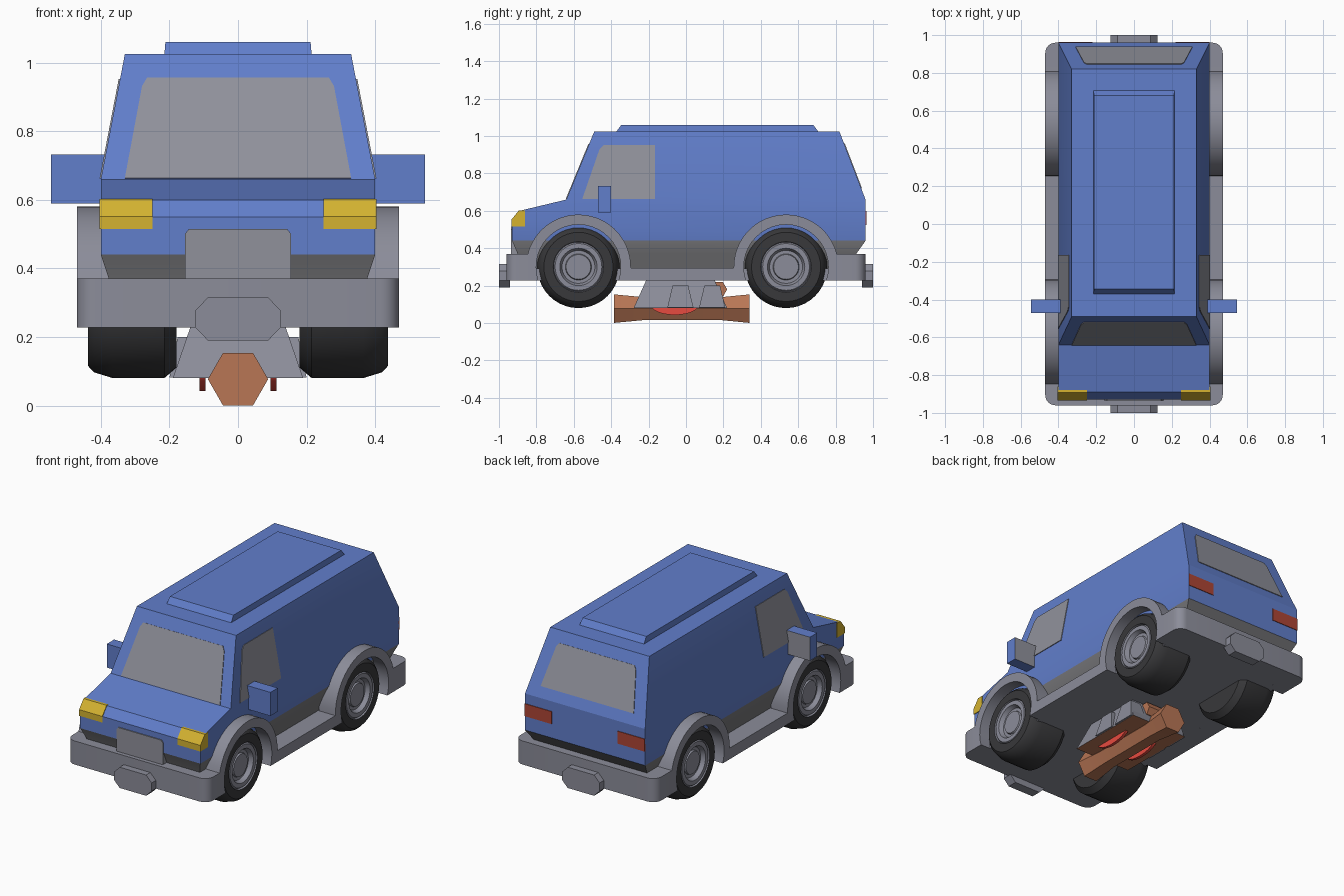
import bpy, bmesh
from math import cos, sin, pi, radians
from mathutils import Vector

cube = bpy.data.objects.get("Cube")
if cube:
    bpy.data.objects.remove(cube, do_unlink=True)


def material(name, r, g, b):
    m = bpy.data.materials.new(name)
    m.use_nodes = True
    m.diffuse_color = (r, g, b, 1)
    node = next(n for n in m.node_tree.nodes if n.type == 'BSDF_PRINCIPLED')
    node.inputs["Base Color"].default_value = (r, g, b, 1)
    return m


blue = material("body blue", 0.12, 0.21, 0.60)
grey = material("trim grey", 0.26, 0.265, 0.32)
band = material("lower band grey", 0.18, 0.18, 0.19)
glass = material("window grey", 0.28, 0.285, 0.33)
black = material("tyre black", 0.04, 0.04, 0.043)
yellow = material("headlight yellow", 0.66, 0.45, 0.03)
red = material("light red", 0.42, 0.06, 0.035)
copper = material("copper", 0.48, 0.18, 0.09)
bright = material("bright red", 0.80, 0.07, 0.05)


def finish(name, bm, *mats, rule=None, angle=30):
    """Turn a bmesh into an object; rule picks a material index per face."""
    bmesh.ops.remove_doubles(bm, verts=bm.verts, dist=1e-5)
    bmesh.ops.recalc_face_normals(bm, faces=bm.faces)
    if rule:
        for f in bm.faces:
            f.material_index = rule(f)
    me = bpy.data.meshes.new(name)
    bm.to_mesh(me)
    bm.free()
    for m in mats:
        me.materials.append(m)
    me.shade_smooth()
    me.set_sharp_from_angle(angle=radians(angle))
    ob = bpy.data.objects.new(name, me)
    bpy.context.scene.collection.objects.link(ob)
    return ob


def place(axis, a, p, q):
    return {'x': (a, p, q), 'y': (p, a, q), 'z': (p, q, a)}[axis]


def prism_mesh(pts, axis, a, b, scale=1.0):
    """Extrude an outline along an axis, optionally scaling the far end."""
    bm = bmesh.new()
    near = [bm.verts.new(place(axis, a, p, q)) for p, q in pts]
    far = [bm.verts.new(place(axis, b, p * scale, q * scale)) for p, q in pts]
    n = len(pts)
    bm.faces.new(near)
    bm.faces.new(far[::-1])
    for i in range(n):
        j = (i + 1) % n
        bm.faces.new((near[i], far[i], far[j], near[j]))
    return bm


def prism(name, pts, axis, a, b, *mats, rule=None):
    return finish(name, prism_mesh(pts, axis, a, b), *mats, rule=rule)


def rect(p0, p1, q0, q1):
    return [(p0, q0), (p1, q0), (p1, q1), (p0, q1)]


def plate(name, pts, mat, t=0.004):
    """Thin panel lying on a flat or sloping surface."""
    pts = [Vector(p) for p in pts]
    n = (pts[1] - pts[0]).cross(pts[2] - pts[0]).normalized() * t
    bm = bmesh.new()
    lo = [bm.verts.new(p - n) for p in pts]
    hi = [bm.verts.new(p + n) for p in pts]
    bm.faces.new(lo[::-1])
    bm.faces.new(hi)
    for i in range(len(pts)):
        j = (i + 1) % len(pts)
        bm.faces.new((lo[i], lo[j], hi[j], hi[i]))
    return finish(name, bm, mat)


def lathe(name, profile, axis, centre, seg, *mats, rule=None):
    """Revolve (position, radius) points about an axis and cap the ends."""
    bm = bmesh.new()
    rings = [[bm.verts.new(Vector(centre) + Vector(place(
        axis, a, r * cos(2 * pi * k / seg), r * sin(2 * pi * k / seg))))
        for k in range(seg)] for a, r in profile]
    for u, v in zip(rings, rings[1:]):
        for k in range(seg):
            j = (k + 1) % seg
            bm.faces.new((u[k], u[j], v[j], v[k]))
    bm.faces.new(rings[0])
    bm.faces.new(rings[-1])
    return finish(name, bm, *mats, rule=rule)


# Body shell: side profile widened, then tapered above the waist and at the sill
WAIST, ROOF = 0.66, 1.025


def side_x(z):
    if z > WAIST:
        return 0.40 - 0.07 * (z - WAIST) / (ROOF - WAIST)
    return 0.40 - max(0, 0.44 - z) * 0.33


def front_y(z):
    return -0.64 + 0.15 * (z - WAIST) / (ROOF - WAIST)


def rear_y(z):
    return 0.96 - 0.14 * (z - WAIST) / (ROOF - WAIST)


profile = [(-0.88, 0.28), (-0.90, 0.37), (-0.93, 0.44), (-0.93, 0.55),
           (-0.89, 0.60), (-0.64, WAIST), (-0.49, ROOF), (0.82, ROOF),
           (0.96, WAIST), (0.96, 0.44), (0.91, 0.37), (0.89, 0.28)]
bm = prism_mesh(profile, 'x', -1, 1)
for z in (0.44, WAIST):
    bmesh.ops.bisect_plane(bm, geom=bm.verts[:] + bm.edges[:] + bm.faces[:],
                           dist=1e-5, plane_co=(0, 0, z), plane_no=(0, 0, 1))
for v in bm.verts:
    v.co.x *= side_x(v.co.z)
finish("body", bm, blue, band, angle=20,
       rule=lambda f: int(f.calc_center_median().z < 0.439))

# Raised roof panel with sloping edges
bm = prism_mesh(rect(-0.215, 0.215, -0.375, 0.71), 'z', 1.02, 1.06)
for v in bm.verts:
    if v.co.z > 1.05:
        v.co.y += 0.03 if v.co.y < 0 else -0.03
        v.co.x *= 0.985
finish("roof_panel", bm, blue)

# Windows
shield = [(-0.33, 0.662), (0.33, 0.662), (0.28, 0.93), (0.265, 0.955),
          (-0.265, 0.955), (-0.28, 0.93)]
plate("windshield", [(x, front_y(z), z) for x, z in shield], glass)
back = [(-0.31, 0.72), (0.31, 0.72), (0.265, 0.94), (0.25, 0.96),
        (-0.25, 0.96), (-0.265, 0.94)]
plate("rear_window", [(x, rear_y(z), z) for x, z in back], glass)
door = [(-0.555, 0.662), (-0.165, 0.662), (-0.165, 0.952), (-0.44, 0.952),
        (-0.462, 0.93)]

# Grille panel above the front bumper
prism("front_grille", [(-0.155, 0.36), (0.155, 0.36), (0.155, 0.50),
      (0.143, 0.515), (-0.143, 0.515), (-0.155, 0.50)], 'y', -0.936, -0.89, glass)

# Bumpers with rounded corners, and their octagonal pads
R = 0.055
for name, s, inner in (("front", -1, 0.84), ("rear", 1, 0.82)):
    corner = [(0.47 - R + R * cos(t * pi / 12), 0.96 - R + R * sin(t * pi / 12))
              for t in range(7)]
    plan = [(0.47, inner)] + corner + [(-x, y) for x, y in corner[::-1]] + [(-0.47, inner)]
    prism(name + "_bumper", [(x, s * y) for x, y in plan], 'z', 0.228, 0.37, grey)
    pad = [(0.125, 0.228), (0.125, 0.277), (0.088, 0.315), (-0.088, 0.315),
           (-0.125, 0.277), (-0.125, 0.228), (-0.088, 0.19), (0.088, 0.19)]
    prism(name + "_bumper_pad", pad, 'y', s * 0.94, s * 1.0, grey)

prism("floor", rect(-0.40, 0.40, -0.86, 0.84), 'z', 0.228, 0.292, grey)

# Side skirt outline with both wheel arches
AXLES, AZ = (-0.575, 0.535), 0.30


def arc(y, r, a0, a1, n=24):
    return [(y + r * cos(radians(a0 + (a1 - a0) * i / n)),
             AZ + r * sin(radians(a0 + (a1 - a0) * i / n))) for i in range(n + 1)]


skirt = [(-0.86, 0.228), (-0.86, 0.37)]
skirt += arc(AXLES[0], 0.28, 165.5, -1) + arc(AXLES[1], 0.28, 181, 14.5)
skirt += [(0.83, 0.37), (0.83, 0.228)]
skirt += arc(AXLES[1], 0.226, -18.6, 198.6) + arc(AXLES[0], 0.226, -18.6, 198.6)

tyre = [(0.18, 0.10), (0.18, 0.19), (0.215, 0.22), (0.365, 0.22), (0.42, 0.203),
        (0.437, 0.185), (0.437, 0.135), (0.425, 0.132), (0.435, 0.125),
        (0.435, 0.10), (0.41, 0.088), (0.41, 0.07), (0.42, 0.066), (0.42, 0.01)]


def is_rim(f):
    c = f.calc_center_median()
    hub = min(AXLES, key=lambda y: abs(y - c.y))
    far = max(((v.co.y - hub) ** 2 + (v.co.z - AZ) ** 2) ** 0.5 for v in f.verts)
    return int(abs(c.x) > 0.4 and far < 0.136)


# Parts repeated on both sides
for side, s in (("left", 1), ("right", -1)):
    prism(side + "_skirt", skirt, 'x', s * 0.36, s * 0.47, grey)
    for end, y in zip(("front", "rear"), AXLES):
        lathe(f"{side}_{end}_wheel", [(s * a, r) for a, r in tyre], 'x',
              (0, y, AZ), 40, black, grey, rule=is_rim)
    plate(side + "_door_window", [(s * side_x(z), y, z) for y, z in door], glass)
    prism(side + "_mirror", rect(-0.47, -0.40, 0.59, 0.732), 'x', s * 0.37, s * 0.545,
          blue, glass, rule=lambda f: int(f.normal.y > 0.9))
    prism(side + "_headlight", [(-0.934, 0.515), (-0.934, 0.552), (-0.893, 0.603),
          (-0.86, 0.603), (-0.86, 0.515)], 'x', s * 0.25, s * 0.404, yellow)
    plate(side + "_tail_light", [(s * x, 0.96, z) for x, z in
          rect(0.22, 0.40, 0.525, 0.60)], red)
    # Disc and sloping brackets on the underbody unit
    disc = [(-0.06 + 0.13 * cos(k * pi / 12), 0.10 + 0.057 * sin(k * pi / 12))
            for k in range(24)]
    prism(side + "_underbody_disc", disc, 'x', s * 0.095, s * 0.113, bright)
    for i, y in enumerate((-0.03, 0.14)):
        bm = prism_mesh(rect(-0.06, 0.06, -0.07, 0.07), 'z', 0.082, 0.20, 0.6)
        bmesh.ops.translate(bm, verts=bm.verts, vec=(s * 0.14, y, 0))
        finish(f"{side}_underbody_bracket_{i + 1}", bm, grey)

# Underbody housing: tapered block with a copper base
bm = prism_mesh(rect(-0.19, 0.19, -0.25, 0.25), 'z', 0.08, 0.235, 0.72)
bmesh.ops.translate(bm, verts=bm.verts, vec=(0, -0.03, 0))
finish("underbody_housing", bm, grey, copper, rule=lambda f: int(f.normal.z < -0.9))

# Hexagonal copper pipes
lathe("exhaust_pipe", [(-0.385, 0.088), (-0.22, 0.07), (0.18, 0.07), (0.34, 0.088)],
      'y', (0, 0, 0.077), 6, copper)
lathe("cross_pipe", [(-0.09, 0.045), (0.07, 0.045)], 'x', (0, 0.175, 0.18), 6, copper)
